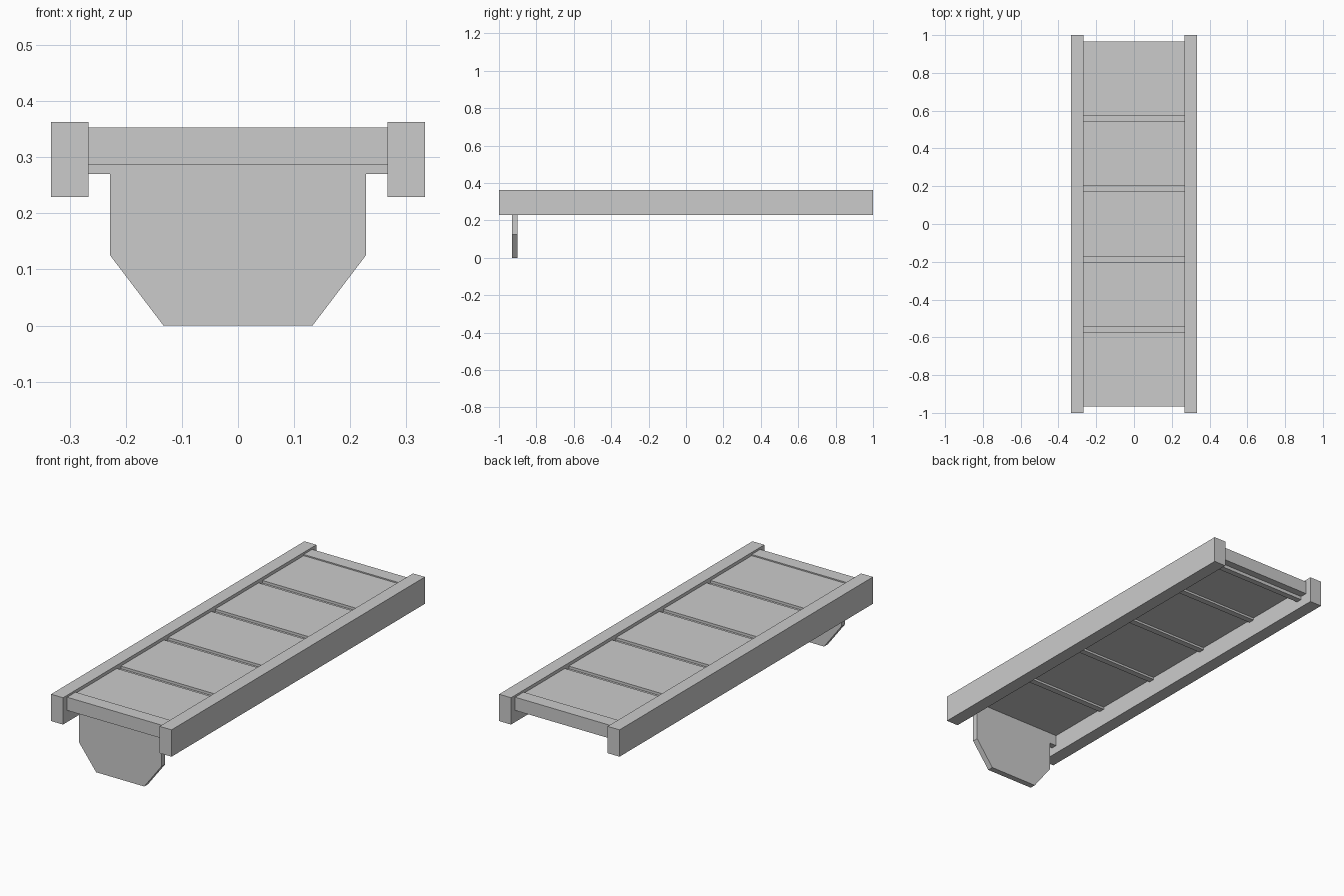
import bpy, bmesh

if "Cube" in bpy.data.objects:
    bpy.data.objects.remove(bpy.data.objects["Cube"])


def prism(name, profile, y0, y1):
    """Extrude an x-z outline from y0 to y1."""
    bm = bmesh.new()
    face = bm.faces.new([bm.verts.new((x, y0, z)) for x, z in profile])
    ext = bmesh.ops.extrude_face_region(bm, geom=[face])
    moved = [g for g in ext["geom"] if isinstance(g, bmesh.types.BMVert)]
    bmesh.ops.translate(bm, verts=moved, vec=(0, y1 - y0, 0))
    bmesh.ops.recalc_face_normals(bm, faces=bm.faces)
    mesh = bpy.data.meshes.new(name)
    bm.to_mesh(mesh)
    bm.free()
    obj = bpy.data.objects.new(name, mesh)
    bpy.context.collection.objects.link(obj)
    return obj


def box(name, x0, x1, y0, y1, z0, z1):
    return prism(name, [(x0, z0), (x1, z0), (x1, z1), (x0, z1)], y0, y1)


INNER = 0.267   # inner half width between the rails
PITCH = 0.373   # spacing of the battens
HALF = 0.0155   # half width of a batten

# Long side rails
for side, s in (("left", -1), ("right", 1)):
    x0, x1 = sorted((s * INNER, s * 0.333))
    box(f"{side}_rail", x0, x1, -1, 1, 0.229, 0.363)

# Crossbars at both ends, each with a ledger strip below
for end, s in (("front", -1), ("back", 1)):
    y0, y1 = sorted((s * 0.9, s * 0.967))
    box(f"{end}_crossbar", -INNER, INNER, y0, y1, 0.287, 0.353)
    y0, y1 = sorted((s * 0.9, s * 0.93))
    box(f"{end}_ledger", -INNER, INNER, y0, y1, 0.27, 0.29)

# Battens set into the gaps between the panels
batten_y = [(i - 1.5) * PITCH for i in range(4)]
for i, y in enumerate(batten_y):
    box(f"batten_{i + 1}", -INNER, INNER, y - HALF, y + HALF, 0.314, 0.334)

# Deck panels between the battens
starts = [-0.9] + [y + HALF for y in batten_y]
ends = [y - HALF for y in batten_y] + [0.9]
for i, (y0, y1) in enumerate(zip(starts, ends)):
    box(f"deck_panel_{i + 1}", -INNER, INNER, y0, y1, 0.325, 0.347)

# Support leg plate with chamfered lower corners
half = [(0.133, 0), (0.228, 0.125), (0.228, 0.29)]
prism("support_leg", half + [(-x, z) for x, z in reversed(half)], -0.93, -0.9)
